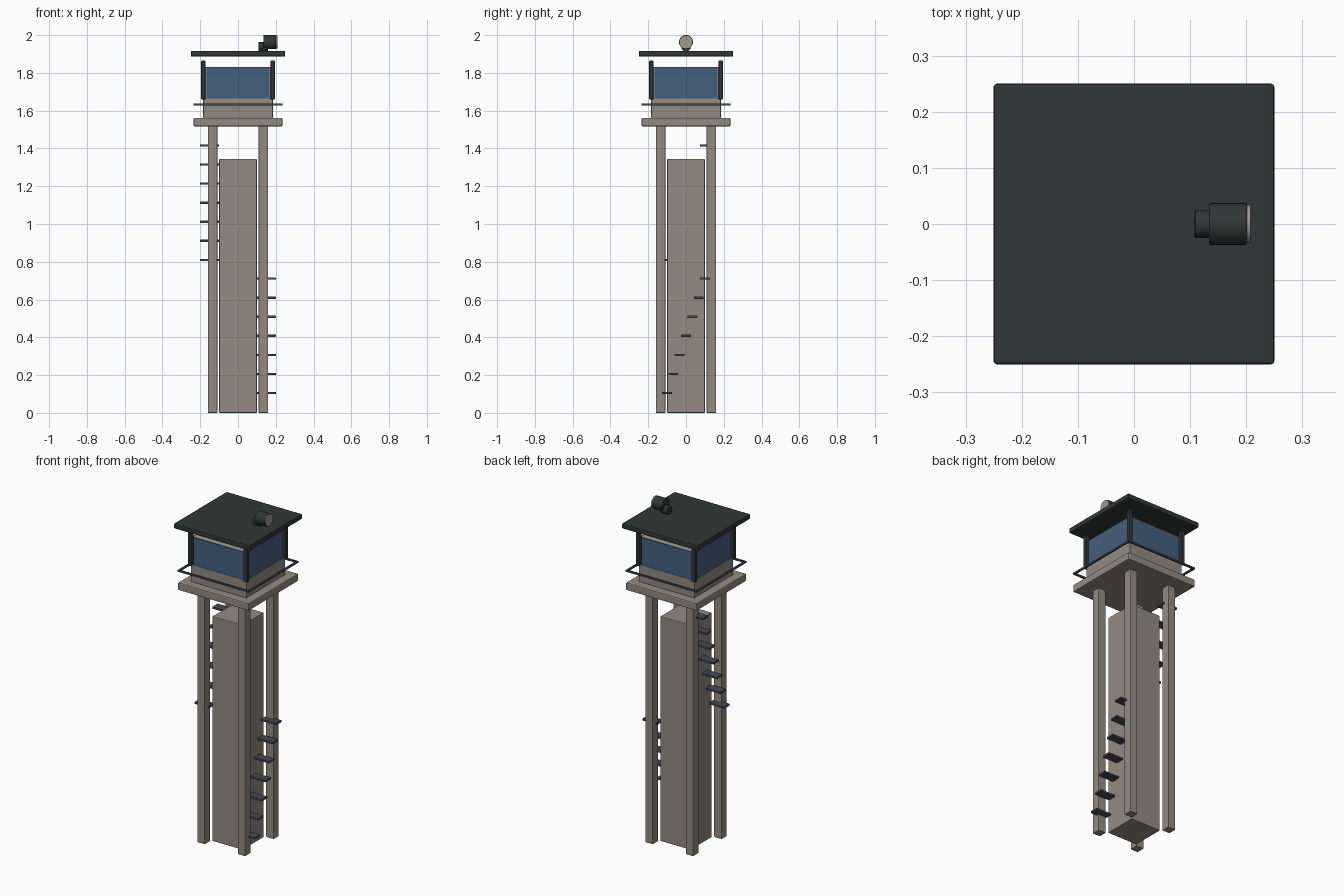
import bpy
from math import pi

cube = bpy.data.objects.get("Cube")
if cube:
    bpy.data.objects.remove(cube, do_unlink=True)


def material(name, r, g, b):
    m = bpy.data.materials.new(name)
    m.use_nodes = True
    m.diffuse_color = (r, g, b, 1)
    m.node_tree.nodes["Principled BSDF"].inputs["Base Color"].default_value = (r, g, b, 1)
    return m


concrete = material("warm concrete", 0.29, 0.26, 0.22)
roofing = material("dark green metal", 0.028, 0.039, 0.037)
glass = material("blue glass", 0.06, 0.115, 0.2)
steel = material("dark steel", 0.06, 0.068, 0.085)
lens_mat = material("pale lens", 0.36, 0.33, 0.28)


def finish(ob, name, mat, bevel):
    ob.name = name
    ob.data.materials.append(mat)
    if bevel:
        mod = ob.modifiers.new("Bevel", 'BEVEL')
        mod.width = bevel
        mod.segments = 2
    return ob


def box(name, mat, x, y, z, bevel=0.0):
    """Box spanning the (low, high) ranges given for each axis."""
    bpy.ops.mesh.primitive_cube_add(size=1, location=[sum(r) / 2 for r in (x, y, z)])
    ob = bpy.context.object
    ob.scale = [r[1] - r[0] for r in (x, y, z)]
    bpy.ops.object.transform_apply(location=False, rotation=False, scale=True)
    return finish(ob, name, mat, bevel)


def block(name, mat, half, z, bevel=0.0):
    return box(name, mat, (-half, half), (-half, half), z, bevel)


def drum(name, mat, radius, x, z, bevel=0.0):
    """Cylinder lying along x."""
    bpy.ops.mesh.primitive_cylinder_add(vertices=32, radius=radius, depth=x[1] - x[0],
                                        location=(sum(x) / 2, 0, z), rotation=(0, pi / 2, 0))
    ob = finish(bpy.context.object, name, mat, bevel)
    bpy.ops.object.shade_smooth_by_angle()
    return ob


def around(centre, half):
    return (centre - half, centre + half)


# Tower: central shaft, four legs and the platform
block("central_shaft", concrete, 0.1, (0, 1.345), 0.004)
for sx in (-1, 1):
    for sy in (-1, 1):
        box("tower_leg", concrete, around(sx * 0.134, 0.025), around(sy * 0.134, 0.025),
            (0, 1.517), 0.003)
block("platform", concrete, 0.235, (1.517, 1.562), 0.006)

# Cabin: lower wall, core, corner posts and window panes
block("cabin_wall", concrete, 0.184, (1.56, 1.665), 0.003)
block("cabin_core", lens_mat, 0.174, (1.66, 1.83))
for sx in (-1, 1):
    for sy in (-1, 1):
        box("corner_post", roofing, around(sx * 0.184, 0.011), around(sy * 0.184, 0.011),
            (1.66, 1.865), 0.002)
for s in (-1, 1):
    box("window_pane", glass, around(0, 0.168), around(s * 0.176, 0.004), (1.665, 1.83))
    box("window_pane", glass, around(s * 0.176, 0.004), around(0, 0.168), (1.665, 1.83))

# Walkway rail around the cabin
for s in (-1, 1):
    box("rail_bar", steel, around(0, 0.235), around(s * 0.23, 0.005), (1.627, 1.637))
    box("rail_bar", steel, around(s * 0.23, 0.005), around(0, 0.225), (1.627, 1.637))

# Roof with searchlight
block("roof", roofing, 0.25, (1.887, 1.917), 0.005)
drum("searchlight_mount", roofing, 0.025, (0.108, 0.158), 1.938, 0.002)
drum("searchlight_body", roofing, 0.037, (0.134, 0.201), 1.963, 0.002)
drum("searchlight_lens", lens_mat, 0.034, (0.2, 0.208), 1.963)

# Two flights of floating steps on opposite sides
for side, start in ((1, 0.105), (-1, 0.81)):
    for i in range(7):
        z = start + i * 0.101
        box("stair_step", steel, around(side * 0.15, 0.05), around(-0.101 + i * 0.0337, 0.026),
            around(z, 0.006), 0.002)
